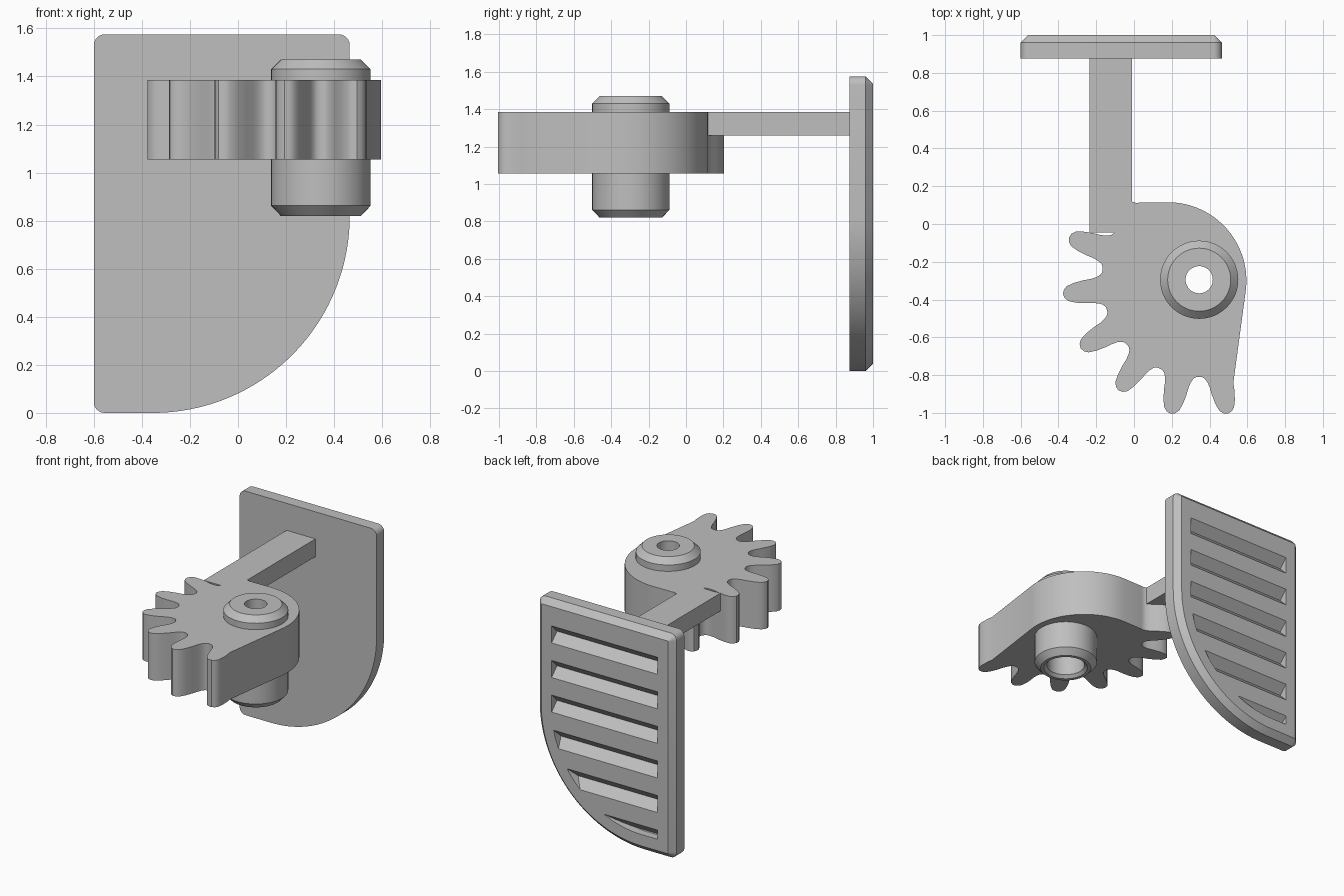
import bpy
import bmesh
from math import sin, cos, radians, tau

cube = bpy.data.objects.get("Cube")
if cube:
    bpy.data.objects.remove(cube, do_unlink=True)

grey = bpy.data.materials.new("plain grey")
grey.use_nodes = True
GREY = (0.52, 0.52, 0.52, 1)
grey.diffuse_color = GREY
grey.node_tree.nodes["Principled BSDF"].inputs["Base Color"].default_value = GREY


def loft(name, rings, closed=False):
    """Skin a row of matching rings; cap the ends or join last to first."""
    bm = bmesh.new()
    rows = [[bm.verts.new(p) for p in ring] for ring in rings]
    n = len(rows[0])
    for a, b in zip(rows, rows[1:] + (rows[:1] if closed else [])):
        for i in range(n):
            j = (i + 1) % n
            bm.faces.new((a[i], a[j], b[j], b[i]))
    if not closed:
        bm.faces.new(rows[0])
        bm.faces.new(rows[-1])
    bmesh.ops.recalc_face_normals(bm, faces=bm.faces)
    mesh = bpy.data.meshes.new(name)
    bm.to_mesh(mesh)
    bm.free()
    mesh.materials.append(grey)
    ob = bpy.data.objects.new(name, mesh)
    bpy.context.collection.objects.link(ob)
    return ob


def activate(ob):
    bpy.ops.object.select_all(action='DESELECT')
    ob.select_set(True)
    bpy.context.view_layer.objects.active = ob


def boolean(ob, cutter, operation):
    """Apply a boolean and discard the cutter."""
    mod = ob.modifiers.new("cut", 'BOOLEAN')
    mod.object = cutter
    mod.operation = operation
    mod.solver = 'EXACT'
    activate(ob)
    bpy.ops.object.modifier_apply(modifier=mod.name)
    bpy.data.objects.remove(cutter, do_unlink=True)


def smooth(ob):
    activate(ob)
    bpy.ops.object.shade_smooth_by_angle(angle=radians(30))


def arc(cx, cy, r, start, end, steps):
    return [(cx + r * cos(radians(start + (end - start) * i / steps)),
             cy + r * sin(radians(start + (end - start) * i / steps)))
            for i in range(steps + 1)]


def flat(points, z):
    return [(x, y, z) for x, y in points]


def upright(points, y):
    return [(x, y, z) for x, z in points]


# Gear sector: seven teeth, then the rounded hub side
CX, CY = 0.345, -0.295
Z0, Z1 = 1.055, 1.385
half_tooth = [(0.725, 0), (0.718, 0.022), (0.70, 0.040), (0.66, 0.053),
              (0.61, 0.061), (0.57, 0.064), (0.54, 0.070), (0.518, 0.080),
              (0.507, 0.093), (0.503, 0.107)]
tooth = [(r, -t) for r, t in reversed(half_tooth)] + half_tooth[1:-1]
outline = []
for k in range(7):
    a = radians(-78 - 24 * k)
    for r, t in tooth:
        if k == 0 and t < 0 and r < 0.55:
            continue
        outline.append((CX + r * cos(a) + t * sin(a), CY + r * sin(a) - t * cos(a)))
outline += arc(0.18, -0.30, 0.415, 90, -8, 32)
gear = loft("gear_sector", [flat(outline, Z0), flat(outline, Z1)])
bore = arc(CX, CY, 0.19, 0, 352.5, 47)
boolean(gear, loft("bore_cutter", [flat(bore, 0.9), flat(bore, 1.5)]), 'DIFFERENCE')
smooth(gear)

# Pivot boss: chamfered sleeve with a stepped bore
sleeve = [(0.072, 1.47), (0.167, 1.47), (0.207, 1.43), (0.207, 0.862),
          (0.167, 0.82), (0.145, 0.82), (0.125, 0.84), (0.125, 1.25), (0.072, 1.25)]
boss = loft("pivot_boss", [flat(arc(CX, CY, r, 0, 352.5, 47), z) for r, z in sleeve], True)
smooth(boss)

# Arm between the gear and the plate
bar = [(-0.235, -0.045), (-0.01, -0.045), (-0.01, 0.88), (-0.235, 0.88)]
loft("arm", [flat(bar, 1.26), flat(bar, Z1)])


# Back plate: three small corners, one large rounded corner
def plate_outline(inset):
    points = []
    for sx, sz, radius, start, steps in ((1, 1, 0.045, 0, 6), (-1, 1, 0.045, 90, 6),
                                         (-1, -1, 0.045, 180, 6), (1, -1, 0.82, 270, 40)):
        r = max(radius - inset, 0.004)
        x = (0.465 if sx > 0 else -0.6) - sx * (inset + r)
        z = (1.575 if sz > 0 else 0) - sz * (inset + r)
        points += arc(x, z, r, start, start + 90, steps)
    return points


plate = loft("back_plate", [upright(plate_outline(0), 0.875),
                            upright(plate_outline(0), 0.96),
                            upright(plate_outline(0.04), 1.0)])

# Six V-shaped grooves kept inside the plate border
H = 0.06
for k in range(6):
    z = 1.34 - 0.243 * k
    wedge = [(1.0 - H, z), (1.02, z + H + 0.02), (1.02, z - H - 0.02)]
    groove = loft("groove_cutter", [[(x, y, h) for y, h in wedge] for x in (-0.8, 0.8)])
    border = loft("border_cutter", [upright(plate_outline(0.12), y) for y in (0.9, 1.05)])
    boolean(groove, border, 'INTERSECT')
    boolean(plate, groove, 'DIFFERENCE')
smooth(plate)
